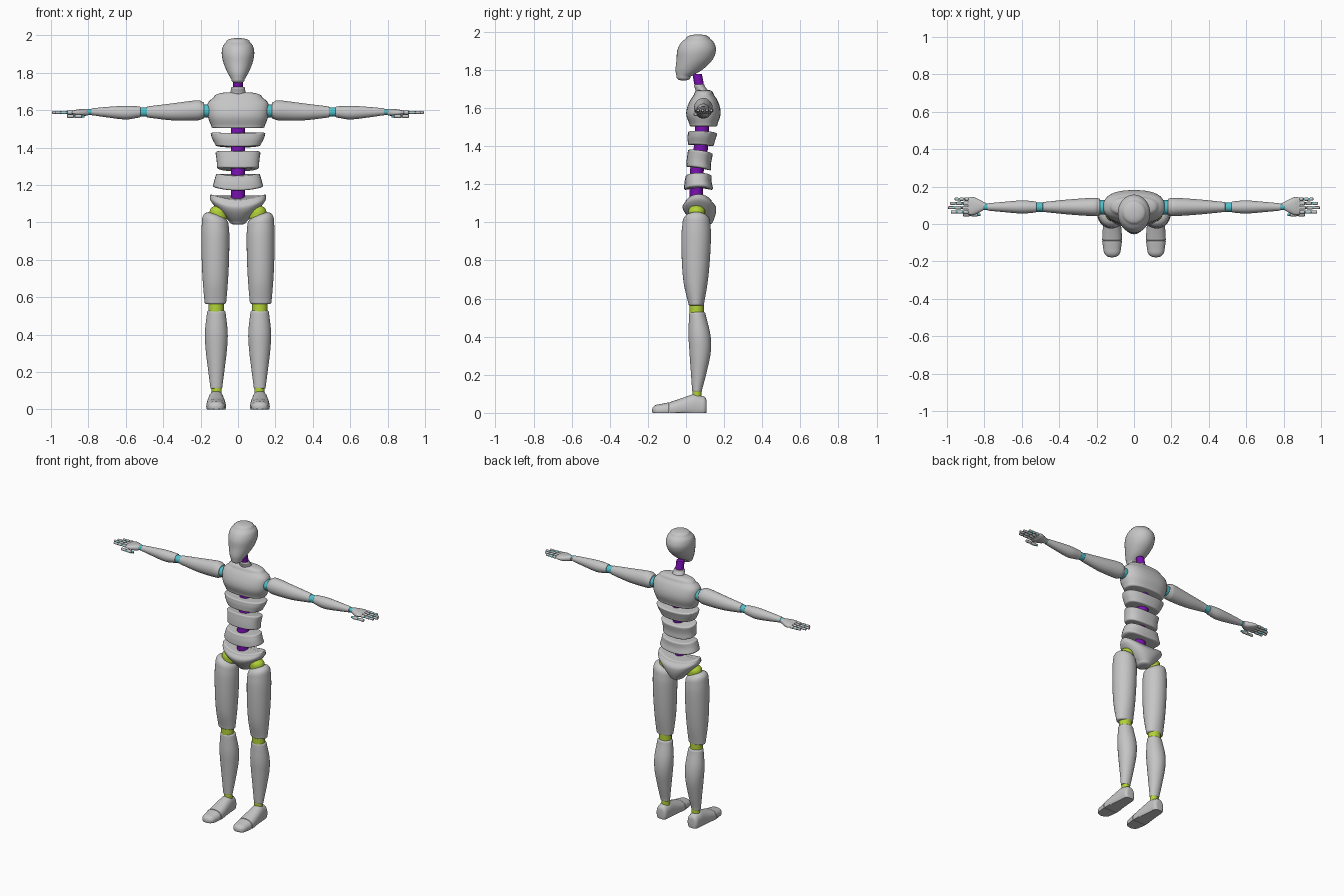
import bpy
import bmesh
import math
from mathutils import Vector

default_cube = bpy.data.objects.get("Cube")
if default_cube:
    bpy.data.objects.remove(default_cube, do_unlink=True)


def make_material(name, colour):
    material = bpy.data.materials.new(name)
    material.use_nodes = True
    rgba = (*colour, 1)
    material.diffuse_color = rgba
    for node in material.node_tree.nodes:
        if node.type == "BSDF_PRINCIPLED":
            node.inputs["Base Color"].default_value = rgba
    return material


GREY = make_material("body grey", (.56, .56, .56))
PURPLE = make_material("spine purple", (.2, .005, .45))
LIME = make_material("leg joint lime", (.45, .65, .04))
TEAL = make_material("arm joint teal", (.08, .53, .6))

# Maps (section u, section v, distance along the part) to x, y, z
AXES = {
    "x": lambda u, v, t: Vector((t, u, v)),
    "y": lambda u, v, t: Vector((u, t, v)),
    "z": lambda u, v, t: Vector((u, v, t)),
}
SEGMENTS = 32
STEPS = 5
SOFT = (.008, .12)
DOME = (.02, .8)


def smooth_stations(stations):
    """Spline through the stations, each (distance, half width, low, high)."""
    points = [Vector(s) for s in stations]
    padded = [points[0] * 2 - points[1], *points, points[-1] * 2 - points[-2]]
    result = []
    for a, b, c, d in zip(padded, padded[1:], padded[2:], padded[3:]):
        for i in range(STEPS):
            f = i / STEPS
            result.append(b + (c - a) * f / 2
                          + (a * 2 - b * 5 + c * 4 - d) * f * f / 2
                          + (b * 3 - a - c * 3 + d) * f * f * f / 2)
    return result + [points[-1]]


def rounded_end(station, direction, height, shrink):
    """Rings that round off one end by a quarter ellipse."""
    rings = []
    t, half, low, high = station
    middle, depth = (low + high) / 2, (high - low) / 2
    for i in range(1, STEPS + 1):
        angle = math.pi / 2 * i / STEPS
        scale = 1 - shrink * (1 - math.cos(angle))
        rings.append((t + direction * height * math.sin(angle), half * scale,
                      middle - depth * scale, middle + depth * scale))
    return rings


def loft(name, material, axis, centre, stations, start=SOFT, end=SOFT,
         power=2, warp=None, side=1):
    rings = smooth_stations(stations)
    rings = (rounded_end(rings[0], -1, *start)[::-1] + rings
             + rounded_end(rings[-1], 1, *end))
    bm = bmesh.new()
    loops = []
    for t, half, low, high in rings:
        loop = []
        for i in range(SEGMENTS):
            angle = math.tau * i / SEGMENTS
            c, s = math.cos(angle), math.sin(angle)
            u = math.copysign(abs(c) ** (2 / power), c) * half + centre
            v = math.copysign(abs(s) ** (2 / power), s) * (high - low) / 2
            point = AXES[axis](u, v + (low + high) / 2, t)
            if warp:
                point.z = warp(point)
            point.x *= side
            loop.append(bm.verts.new(point))
        loops.append(loop)
    for below, above in zip(loops, loops[1:]):
        for i in range(SEGMENTS):
            j = (i + 1) % SEGMENTS
            bm.faces.new((below[i], below[j], above[j], above[i]))
    bm.faces.new(loops[0])
    bm.faces.new(loops[-1])
    bmesh.ops.recalc_face_normals(bm, faces=bm.faces)
    mesh = bpy.data.meshes.new(name)
    bm.to_mesh(mesh)
    bm.free()
    mesh.materials.append(material)
    mesh.shade_smooth()
    mesh.set_sharp_from_angle(angle=math.radians(40))
    obj = bpy.data.objects.new(name, mesh)
    bpy.context.collection.objects.link(obj)
    return obj


def saddle(lift, tilt=0):
    """Raises the sides of a section and leans it along its depth."""
    return lambda p: p.z + lift * p.x * p.x + tilt * (p.y - .08)


# Head and neck
loft("head", GREY, "z", 0,
     [(1.765, .036, -.05, .025), (1.8, .056, -.055, .085),
      (1.85, .077, -.05, .137), (1.9, .087, -.046, .157),
      (1.94, .081, -.028, .148), (1.965, .063, 0, .125)],
     start=(.02, .6), end=(.02, .9))
loft("neck_joint", PURPLE, "z", 0,
     [(1.69, .026, .05, .1), (1.77, .026, .035, .085)])
loft("neck", GREY, "z", 0,
     [(1.66, .045, .052, .13), (1.69, .041, .05, .115), (1.715, .037, .042, .098)])

# Torso: chest, rib bands, pelvis and the spine running through them
loft("chest", GREY, "z", 0,
     [(1.515, .143, .018, .165), (1.56, .16, .002, .18), (1.6, .165, .005, .179),
      (1.64, .16, .022, .165), (1.67, .128, .042, .145)],
     start=(.012, .1), end=(.025, .6), power=2.5)
loft("upper_rib_band", GREY, "z", 0,
     [(1.41, .122, .01, .146), (1.44, .138, .008, .155), (1.465, .146, .01, .163)],
     power=2.5, warp=saddle(.4, -.05))
loft("middle_rib_band", GREY, "z", 0,
     [(1.287, .113, .002, .132), (1.32, .114, .004, .132), (1.363, .12, .01, .14)],
     power=2.5, warp=saddle(.5, -.15))
loft("lower_rib_band", GREY, "z", 0,
     [(1.178, .134, -.01, .142), (1.21, .126, -.008, .135), (1.24, .118, -.002, .135)],
     power=2.5, warp=saddle(1))
loft("pelvis", GREY, "z", 0,
     [(1, .045, .04, .14), (1.03, .083, .01, .152), (1.06, .122, -.012, .158),
      (1.085, .147, -.018, .155), (1.11, .15, -.002, .135)],
     start=(.013, .6), end=(.01, .15), power=2.2, warp=saddle(1.5))
loft("spine", PURPLE, "z", 0,
     [(1.1, .038, .02, .09), (1.26, .038, .02, .092), (1.385, .038, .04, .115),
      (1.52, .038, .048, .122)])

FINGERS = {"index": (.064, .98), "middle": (.087, .995),
           "ring": (.11, .985), "little": (.133, .96)}


def build_arm(label, side):
    def part(name, material, centre, stations, **options):
        loft(label + name, material, "x", centre, stations, side=side, **options)

    part("shoulder_joint", TEAL, .09, [(.15, .038, 1.56, 1.63), (.2, .038, 1.56, 1.63)])
    part("upper_arm", GREY, .091,
         [(.19, .046, 1.553, 1.643), (.22, .049, 1.545, 1.652),
          (.35, .04, 1.545, 1.636), (.48, .027, 1.56, 1.62)])
    part("elbow_joint", TEAL, .09, [(.47, .025, 1.565, 1.615), (.54, .025, 1.565, 1.615)])
    part("forearm", GREY, .091,
         [(.53, .03, 1.56, 1.62), (.6, .035, 1.55, 1.623),
          (.7, .027, 1.561, 1.617), (.775, .02, 1.572, 1.61)])
    part("wrist_joint", TEAL, .092, [(.77, .017, 1.575, 1.607), (.8, .017, 1.575, 1.607)])
    part("palm", GREY, .096,
         [(.8, .019, 1.573, 1.606), (.83, .036, 1.567, 1.606),
          (.86, .048, 1.57, 1.603), (.88, .046, 1.577, 1.598)], power=2.4)

    # Digits: grey segments strung on a thin joint core
    def digit(name, y, z, base, tip, count):
        part(name + "_joints", TEAL, y,
             [(base, .007, z - .007, z + .007), (tip - .02, .007, z - .007, z + .007)])
        length = (tip - base) / count
        for i in range(count):
            first = base + i * length
            radius = .01 - i * .001
            part(f"{name}_segment_{i + 1}", GREY, y,
                 [(first + .009, radius, z - radius, z + radius),
                  (first + length - .006, radius, z - radius, z + radius)],
                 start=(.004, .3), end=(.005, .5))

    for name, (y, tip) in FINGERS.items():
        digit(name + "_finger", y, 1.587, .88, tip, 3)
    digit("thumb", .05, 1.567, .83, .915, 2)


def build_leg(label, side):
    def part(name, material, centre, stations, axis="z", **options):
        loft(label + name, material, axis, centre, stations, side=side, **options)

    part("hip_joint", LIME, .105, [(1.03, .047, .012, .1), (1.055, .047, .012, .1)],
         start=(.035, .9), end=(.035, .9))
    part("thigh", GREY, .121,
         [(.575, .058, .012, .095), (.68, .067, -.012, .113), (.8, .073, -.022, .125),
          (.93, .075, -.024, .131), (1, .071, -.018, .127)],
         start=(.012, .2), end=(.045, .65),
         warp=lambda p: p.z + max(0, p.z - .9) * (p.x - .121) * 2)
    part("knee_joint", LIME, .117, [(.52, .041, .018, .094), (.59, .041, .018, .094)])
    part("calf", GREY, .116,
         [(.12, .032, .032, .084), (.22, .045, .025, .11), (.32, .057, .018, .13),
          (.41, .061, .013, .128), (.515, .05, .016, .103)], end=(.015, .25))
    part("ankle_joint", LIME, .114, [(.08, .027, .033, .082), (.125, .027, .033, .082)])

    # Foot and toe cap, flattened where they meet the floor
    def floor(p):
        return max(0, p.z)

    part("foot", GREY, .117,
         [(-.083, .053, -.025, .057), (-.04, .051, -.025, .071), (.02, .045, -.025, .092),
          (.05, .042, -.025, .099), (.085, .039, -.025, .089)],
         axis="y", start=(.004, .06), end=(.023, .5), power=2.3, warp=floor)
    part("toe_cap", GREY, .117,
         [(-.14, .046, -.02, .045), (-.092, .053, -.025, .055)],
         axis="y", start=(.038, .85), end=(.003, .06), power=2.3, warp=floor)


for label, side in (("left_", 1), ("right_", -1)):
    build_arm(label, side)
    build_leg(label, side)
